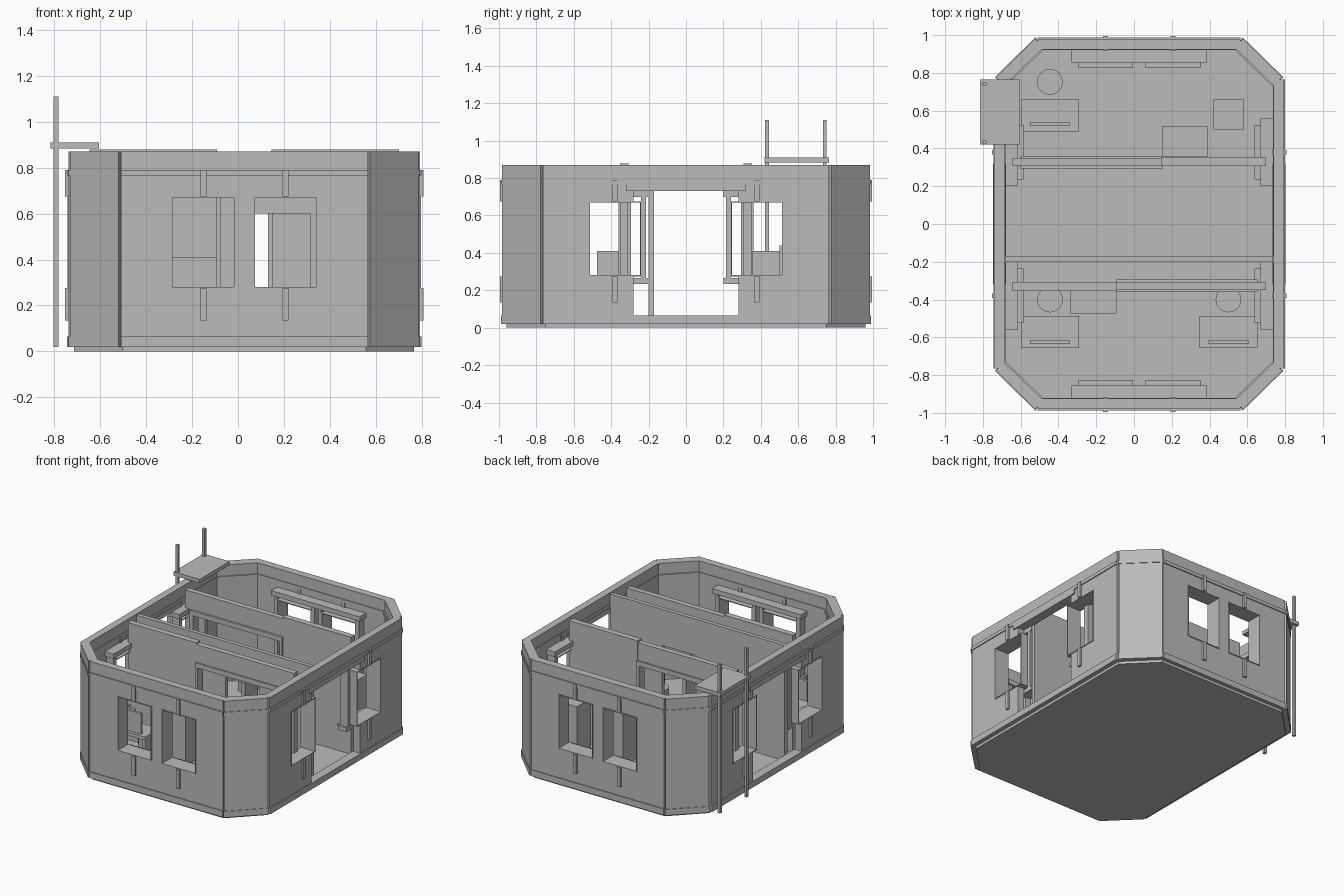
import bpy, bmesh, math
from mathutils import Vector

if "Cube" in bpy.data.objects:
    bpy.data.objects.remove(bpy.data.objects["Cube"])

grey = bpy.data.materials.new("plain_grey")
grey.diffuse_color = (0.5, 0.5, 0.5, 1)
grey.use_nodes = True
grey.node_tree.nodes["Principled BSDF"].inputs["Base Color"].default_value = grey.diffuse_color
CX = 0.027            # centre line of the room in x


def finish(name, bm):
    bmesh.ops.recalc_face_normals(bm, faces=bm.faces)
    me = bpy.data.meshes.new(name)
    bm.to_mesh(me)
    bm.free()
    me.materials.append(grey)
    ob = bpy.data.objects.new(name, me)
    bpy.context.collection.objects.link(ob)
    return ob


def prism(name, pts, z0, z1):
    """Flat outline pulled up from z0 to z1."""
    bm = bmesh.new()
    f = bm.faces.new([bm.verts.new((x, y, z0)) for x, y in pts])
    r = bmesh.ops.extrude_face_region(bm, geom=[f])
    bmesh.ops.translate(bm, vec=(0, 0, z1 - z0),
                        verts=[v for v in r["geom"] if isinstance(v, bmesh.types.BMVert)])
    return finish(name, bm)


def box(name, x, y, z):
    x, y = sorted(x), sorted(y)
    return prism(name, [(x[0], y[0]), (x[1], y[0]), (x[1], y[1]), (x[0], y[1])], *z)


def panel(name, axis, u, z, t, holes):
    """Wall with rectangular holes (u0, u1, z0, z1); axis is the thickness direction."""
    us = sorted({*u, *[a for h in holes for a in h[:2]]})
    zs = sorted({*z, *[a for h in holes for a in h[2:]]})
    bm = bmesh.new()
    P = lambda a, b: (t[0], a, b) if axis == "x" else (a, t[0], b)
    vs = {(a, b): bm.verts.new(P(a, b)) for a in us for b in zs}
    for a, a2 in zip(us, us[1:]):
        for b, b2 in zip(zs, zs[1:]):
            m, n = (a + a2) / 2, (b + b2) / 2
            if not any(h[0] < m < h[1] and h[2] < n < h[3] for h in holes):
                bm.faces.new([vs[a, b], vs[a2, b], vs[a2, b2], vs[a, b2]])
    bmesh.ops.delete(bm, geom=[v for v in bm.verts if not v.link_faces], context="VERTS")
    r = bmesh.ops.extrude_face_region(bm, geom=bm.faces[:])
    d = t[1] - t[0]
    bmesh.ops.translate(bm, vec=(d, 0, 0) if axis == "x" else (0, d, 0),
                        verts=[v for v in r["geom"] if isinstance(v, bmesh.types.BMVert)])
    return finish(name, bm)


def cylinder(name, x, y, r, z0, z1):
    prism(name, [(x + r * math.cos(i * math.tau / 24), y + r * math.sin(i * math.tau / 24))
                 for i in range(24)], z0, z1)


# Floor slab
octagon = [(sx * a, sy * b) for sx, sy, o in ((1, 1, 0), (-1, 1, 1), (-1, -1, 0), (1, -1, 1))
           for a, b in ([(0.74, 0.75), (0.53, 0.96)][::-1 if o else 1])]
prism("floor", [(x + CX, y) for x, y in octagon], 0, 0.022)

WZ = (0.275, 0.675)
BANDS = (("skirting", 0.02, 0.065), ("picture_rail", 0.765, 0.79))


def window(name, axis, sign, u, outer, inner):
    """Frame, brackets and inner casing of one window; outer/inner are distances along axis."""
    def part(n, du, d, z):
        uu, dd = (u + du[0], u + du[1]), (d[0], d[1])
        off = CX if axis == "x" else 0
        dd = [off + sign * v for v in dd]
        box(f"{name}_{n}", *((dd, uu) if axis == "x" else (uu, dd)), z)
    w = 0.139
    part("bracket_top", (-0.013, 0.013), (inner - 0.008, outer + 0.015), (0.675, 0.79))
    part("bracket_bottom", (-0.013, 0.013), (inner - 0.008, outer + 0.015), (0.135, 0.275))
    part("valance", (-0.18, 0.18), (inner - 0.07, inner), (0.70, 0.735))
    part("sill", (-0.18, 0.18), (inner - 0.07, inner), (0.235, 0.265))
    part("shelf", (-0.145, 0.145), (inner - 0.1, inner - 0.07), (0.24, 0.262))
    for s in (-1, 1):
        part("jamb", (s * w, s * 0.165), (inner - 0.06, inner), (0.265, 0.70))
        part("frame_side", (s * (w - 0.006), s * w), (inner - 0.06, outer + 0.004), WZ)
    part("frame_top", (-w, w), (inner - 0.06, outer + 0.004), (0.669, 0.675))
    part("frame_bottom", (-w, w), (inner - 0.06, outer + 0.004), (0.275, 0.281))


# Front and back walls with two windows each
WX = (CX - 0.178, CX + 0.18)
for s, n in ((-1, "front"), (1, "back")):
    panel(f"{n}_wall", "y", (-0.51, 0.565), (0.02, 0.87), (s * 0.925, s * 0.98),
          [(c - 0.139, c + 0.139, *WZ) for c in WX])
    for b, z0, z1 in BANDS:
        box(f"{n}_{b}", (-0.51, 0.565), (s * 0.92, s * 0.987), (z0, z1))
    for i, c in enumerate(WX):
        window(f"{n}_window_{i}", "y", s, c, 0.98, 0.925)

# Side walls with a wide doorway and two windows each
for s, n in ((-1, "left"), (1, "right")):
    panel(f"{n}_wall", "x", (-0.765, 0.765), (0.02, 0.87), (CX + s * 0.712, CX + s * 0.765),
          [(-0.28, 0.28, 0.06, 0.73), (-0.519, -0.241, *WZ), (0.241, 0.519, *WZ)])
    for b, z0, z1 in BANDS:
        box(f"{n}_{b}", (CX + s * 0.708, CX + s * 0.772), (-0.765, 0.765), (z0, z1))
    box(f"{n}_door_lintel", (CX + s * 0.705, CX + s * 0.774), (-0.32, 0.32), (0.73, 0.765))
    for i, c in enumerate((-0.38, 0.38)):
        window(f"{n}_window_{i}", "x", s, c, 0.765, 0.712)

# Slanted corner walls
for sx in (-1, 1):
    for sy in (-1, 1):
        for b, z0, z1, g in [("wall", 0.02, 0.87, 0)] + [(*k, 0.006) for k in BANDS]:
            q = [(0.758 + g, 0.777), (0.548, 0.983 + g), (0.515 - g, 0.925 - g), (0.712 - g, 0.735 - g)]
            prism(f"corner_{b}", [(CX + sx * x, sy * y) for x, y in q], z0, z1)

# Two partitions, one the half-turn of the other, each with a framed opening
for s, n in ((1, "back"), (-1, "front")):
    X = lambda a, b: sorted((CX + s * (a - CX), CX + s * (b - CX)))
    Y = lambda a, b: sorted((s * a, s * b))
    panel(f"{n}_partition", "y", X(-0.645, 0.70), (0.02, 0.865), Y(0.31, 0.35),
          [(*X(-0.57, 0.13), 0.0201, 0.70)])
    box(f"{n}_partition_end", X(0.145, 0.70), Y(0.308, 0.352), (0.02, 0.878))
    panel(f"{n}_opening_frame", "y", X(-0.6, 0.15), (0.022, 0.735), Y(0.295, 0.36),
          [(*X(-0.57, 0.13), 0.0221, 0.70)])

# Thin corridor wall with a low doorway
panel("corridor_wall", "y", (-0.68, 0.735), (0.02, 0.865), (-0.2, -0.17),
      [(0.04, 0.315, 0.06, 0.60)])

# Desks with screens and round stools
for x, s in ((-0.445, 1), (-0.445, -1), (0.5, -1)):
    yd, ys = (0.575, 0.528) if s > 0 else (-0.572, -0.625)
    box("desk_top", (x - 0.153, x + 0.153), (yd - 0.084, yd + 0.084), (0.225, 0.25))
    for e in (-1, 1):
        box("desk_leg", (x + e * 0.125, x + e * 0.15), (yd - 0.075, yd + 0.075), (0.02, 0.225))
    box("screen", (x - 0.105, x + 0.105), (ys - 0.009, ys + 0.009), (0.25, 0.40))
    cylinder("stool", x, 0.752 if s > 0 else -0.4, 0.068, 0.02, 0.16)

# Cabinets
box("back_cabinet", (0.147, 0.39), (0.355, 0.52), (0.02, 0.41))
box("front_cabinet", (-0.34, -0.093), (-0.475, -0.352), (0.02, 0.41))
box("side_cabinet", (0.42, 0.583), (0.5, 0.66), (0.02, 0.44))

# Outside platform on two poles
box("platform", (-0.815, -0.605), (0.42, 0.765), (0.882, 0.91))
for y in (0.433, 0.742):
    box("platform_pole", (-0.802, -0.782), (y - 0.01, y + 0.01), (0.02, 1.11))
